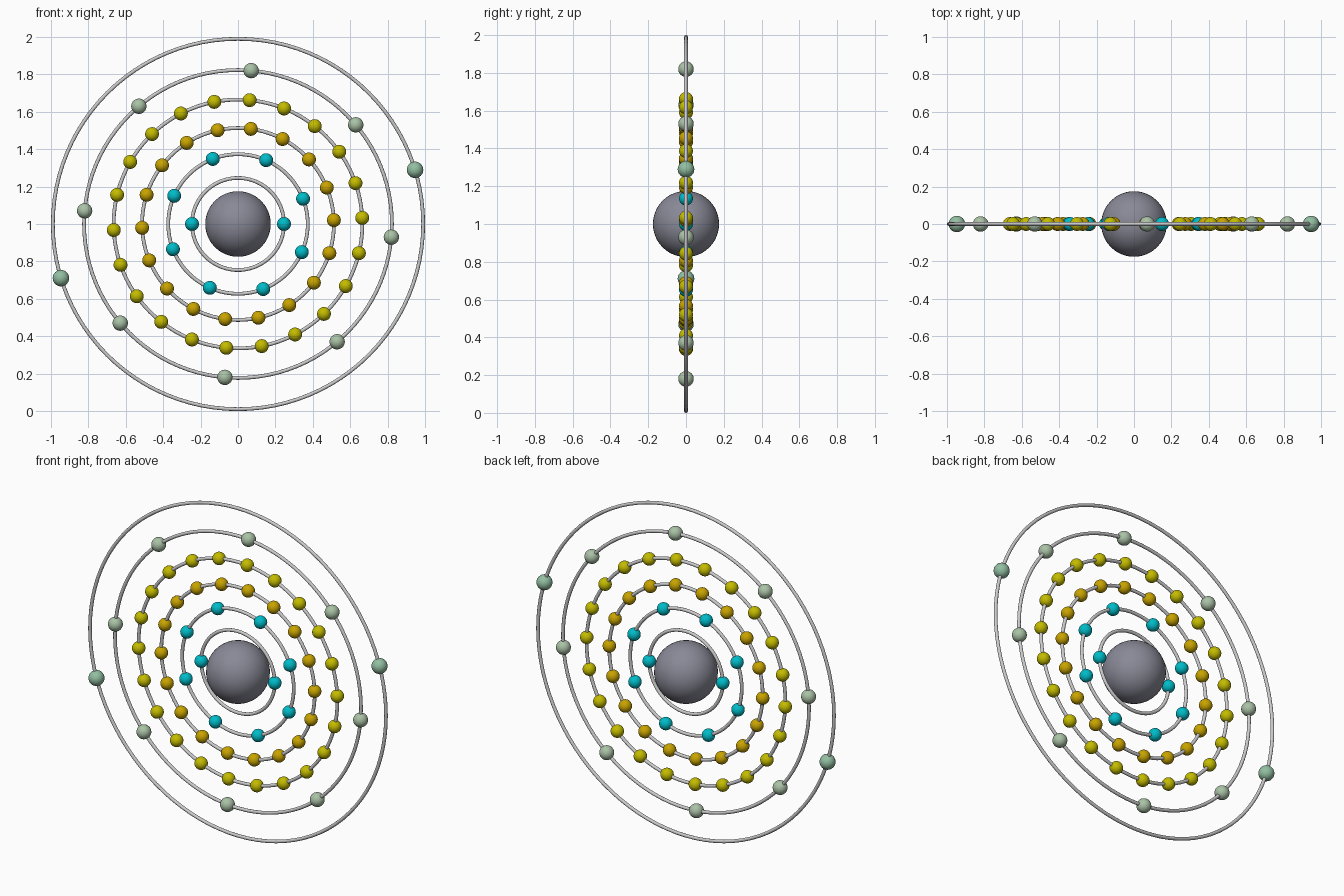
import bpy
from math import cos, sin, pi, radians

if "Cube" in bpy.data.objects:
    bpy.data.objects.remove(bpy.data.objects["Cube"])

CENTRE_Z = 1.0
TUBE = 0.01


def material(name, rgb):
    m = bpy.data.materials.new(name)
    m.diffuse_color = (*rgb, 1)
    m.use_nodes = True
    m.node_tree.nodes["Principled BSDF"].inputs["Base Color"].default_value = m.diffuse_color
    return m


def sphere(name, radius, loc, mat, segments=32, rings=16):
    bpy.ops.mesh.primitive_uv_sphere_add(segments=segments, ring_count=rings,
                                         radius=radius, location=loc)
    ob = bpy.context.object
    ob.name = name
    ob.data.materials.append(mat)
    bpy.ops.object.shade_smooth()
    return ob


def orbit(name, radius):
    bpy.ops.mesh.primitive_torus_add(major_segments=96, minor_segments=12,
                                     major_radius=radius, minor_radius=TUBE,
                                     location=(0, 0, CENTRE_Z),
                                     rotation=(pi / 2, 0, 0))
    bpy.context.object.name = name
    bpy.ops.object.shade_smooth()


cyan = material("cyan", (0.0, 0.50, 0.58))
gold = material("gold", (0.58, 0.37, 0.0))
yellow = material("yellow", (0.55, 0.50, 0.0))
sage = material("sage", (0.40, 0.54, 0.38))
green = material("green", (0.29, 0.52, 0.36))
slate = material("slate", (0.25, 0.25, 0.31))

# Central nucleus
sphere("nucleus", 0.175, (0, 0, CENTRE_Z), slate, 48, 24)

# Shells: orbit radius, electron count, first angle, electron radius, colour
shells = [
    (0.246, 2, 0.0, 0.037, cyan),
    (0.373, 8, 21.2, 0.037, cyan),
    (0.513, 18, 2.3, 0.037, gold),
    (0.665, 22, 2.8, 0.037, yellow),
    (0.823, 8, -4.9, 0.041, sage),
    (0.990, 2, 17.0, 0.044, green),
]

# Orbit rings with evenly spaced electrons; electrons share one mesh per shell
for s, (radius, count, start, size, mat) in enumerate(shells, 1):
    orbit(f"orbit_{s}", radius)
    first = None
    for i in range(count):
        a = radians(start) + 2 * pi * i / count
        loc = (radius * cos(a), 0, CENTRE_Z + radius * sin(a))
        if first is None:
            first = sphere(f"electron_{s}_1", size, loc, mat)
        else:
            ob = first.copy()
            ob.name = f"electron_{s}_{i + 1}"
            ob.location = loc
            bpy.context.collection.objects.link(ob)
